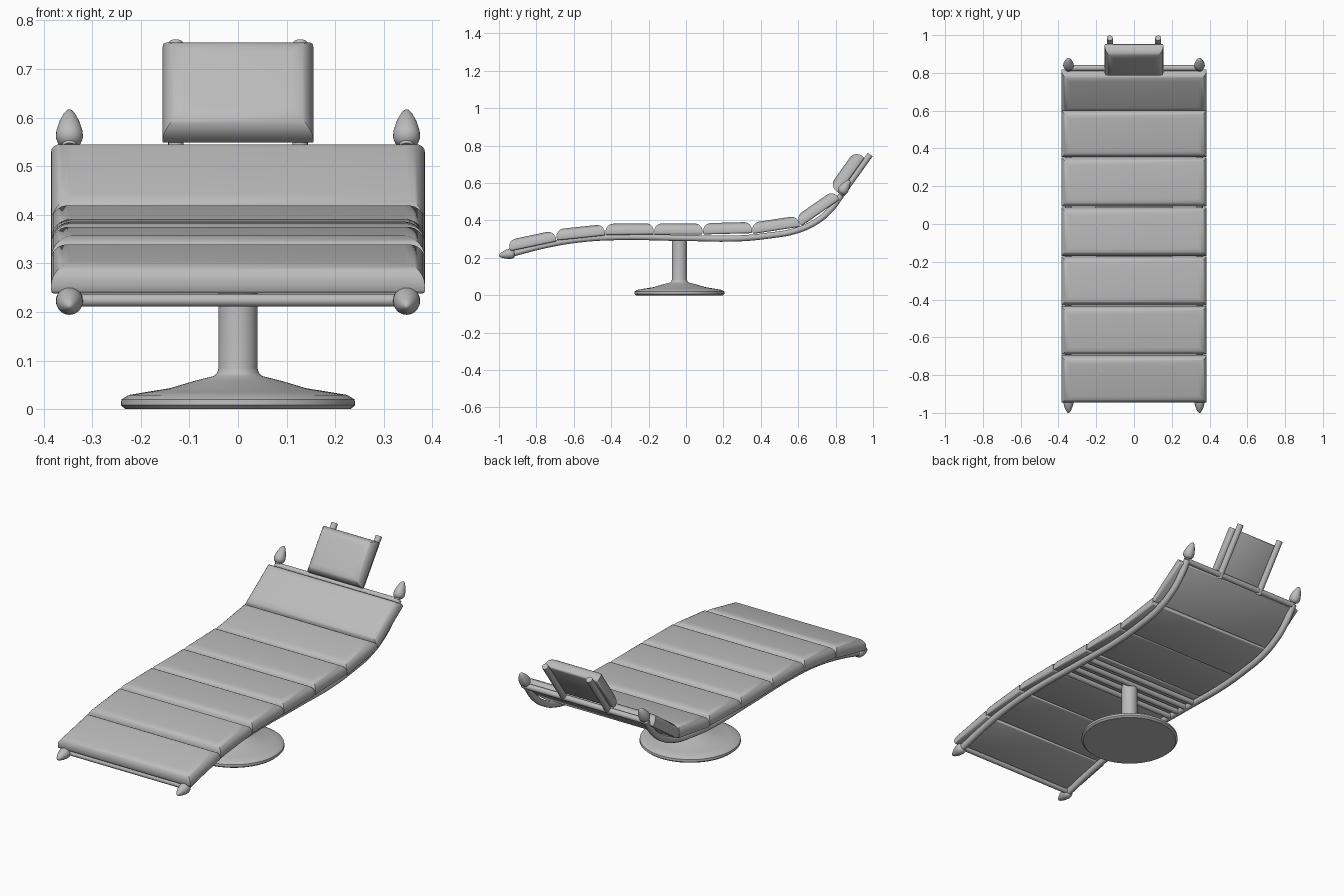
import bpy, bmesh, math
from mathutils import Vector, Matrix

cube = bpy.data.objects.get("Cube")
if cube:
    bpy.data.objects.remove(cube, do_unlink=True)

grey = bpy.data.materials.new("plain grey")
grey.use_nodes = True
tone = (0.5, 0.5, 0.5, 1)
grey.diffuse_color = tone
grey.node_tree.nodes["Principled BSDF"].inputs["Base Color"].default_value = tone


def finish(name, bm, angle=40):
    bmesh.ops.recalc_face_normals(bm, faces=bm.faces)
    mesh = bpy.data.meshes.new(name)
    bm.to_mesh(mesh)
    bm.free()
    mesh.materials.append(grey)
    obj = bpy.data.objects.new(name, mesh)
    bpy.context.collection.objects.link(obj)
    bpy.ops.object.select_all(action='DESELECT')
    obj.select_set(True)
    bpy.context.view_layer.objects.active = obj
    bpy.ops.object.shade_smooth_by_angle(angle=math.radians(angle))
    return obj


def lathe(name, profile, base, direction=(0, 0, 1), steps=40):
    """Spin a (radius, height) profile and aim it along a direction."""
    bm = bmesh.new()
    verts = [bm.verts.new((r, 0, h)) for r, h in profile]
    edges = [bm.edges.new(pair) for pair in zip(verts, verts[1:])]
    bmesh.ops.spin(bm, geom=verts + edges, cent=(0, 0, 0), axis=(0, 0, 1),
                   angle=math.tau, steps=steps)
    bmesh.ops.remove_doubles(bm, verts=bm.verts, dist=0.0001)
    turn = Vector(direction).to_track_quat('Z', 'Y').to_matrix().to_4x4()
    bm.transform(Matrix.Translation(base) @ turn)
    return finish(name, bm)


def rod(name, start, end, radius):
    axis = Vector(end) - Vector(start)
    profile = [(0, 0), (radius, 0), (radius, axis.length), (0, axis.length)]
    return lathe(name, profile, start, axis, 16)


def cushion(name, start, end, half_width, thick):
    """Pad whose underside runs from start to end, given as (y, z)."""
    low, high = Vector((0, *start)), Vector((0, *end))
    along = (high - low).normalized()
    side = Vector((1, 0, 0))
    up = side.cross(along)
    bm = bmesh.new()
    bmesh.ops.create_cube(bm, size=1)
    size = Matrix.Diagonal((half_width * 2, (high - low).length, thick, 1))
    bm.transform(size @ Matrix.Translation((0, 0, 0.5)))
    # soft top rim, small rounding on the corners and underside
    top = [e for e in bm.edges if all(v.co.z > thick / 2 for v in e.verts)]
    bmesh.ops.bevel(bm, geom=top, offset=thick * 0.7, segments=6, profile=0.5,
                    affect='EDGES')
    base = [e for e in bm.edges if all(v.co.z < 0.001 for v in e.verts)]
    bmesh.ops.bevel(bm, geom=base, offset=0.008, segments=2, profile=0.5,
                    affect='EDGES')
    frame = Matrix((side, along, up)).transposed().to_4x4()
    bm.transform(Matrix.Translation((low + high) / 2) @ frame)
    return finish(name, bm, 50)


# Pedestal
lathe("pedestal", [(0, 0), (0.232, 0), (0.241, 0.008), (0.24, 0.02), (0.225, 0.029),
                   (0.19, 0.035), (0.14, 0.043), (0.09, 0.058), (0.05, 0.068),
                   (0.043, 0.074), (0.04, 0.085), (0.04, 0.31), (0, 0.31)],
      (0, -0.035, 0), steps=64)

# Reclining cushions
pads = [((-0.94, 0.236), (-0.692, 0.288)), ((-0.69, 0.293), (-0.432, 0.32)),
        ((-0.43, 0.322), (-0.172, 0.325)), ((-0.17, 0.324), (0.088, 0.324)),
        ((0.092, 0.325), (0.353, 0.332)), ((0.358, 0.328), (0.608, 0.366)),
        ((0.618, 0.37), (0.822, 0.512))]
for number, (start, end) in enumerate(pads, 1):
    cushion(f"cushion_{number}", start, end, 0.385, 0.06)
cushion("headrest_cushion", (0.82, 0.545), (0.955, 0.735), 0.155, 0.065)

# Curved side rails, finials and headrest posts
path = [(-0.93, 0.222), (-0.75, 0.268), (-0.58, 0.297), (-0.4, 0.31), (0, 0.306),
        (0.28, 0.304), (0.45, 0.32), (0.58, 0.343), (0.69, 0.39), (0.77, 0.455),
        (0.83, 0.535)]
finial = [(0, 0), (0.014, 0), (0.015, 0.006), (0.024, 0.012), (0.028, 0.024),
          (0.027, 0.038), (0.021, 0.06), (0.012, 0.08), (0.005, 0.089), (0, 0.091)]
for label, s in (("left", 1), ("right", -1)):
    data = bpy.data.curves.new(f"{label}_rail", 'CURVE')
    data.dimensions = '3D'
    data.bevel_depth = 0.017
    data.bevel_resolution = 3
    data.resolution_u = 6
    data.use_fill_caps = True
    spline = data.splines.new('BEZIER')
    spline.bezier_points.add(len(path) - 1)
    for point, (y, z) in zip(spline.bezier_points, path):
        point.co = (s * 0.347, y, z)
        point.handle_left_type = point.handle_right_type = 'AUTO'
    data.materials.append(grey)
    rail = bpy.data.objects.new(f"{label}_rail", data)
    bpy.context.collection.objects.link(rail)

    lathe(f"{label}_foot_finial", finial, (s * 0.347, -0.911, 0.227), (0, -1, -0.17), 24)
    lathe(f"{label}_head_finial", finial, (s * 0.347, 0.825, 0.54), (0, 0.55, 0.83), 24)
    rod(f"{label}_headrest_post", (s * 0.128, 0.815, 0.515), (s * 0.128, 0.985, 0.752), 0.016)

# Cross bars at both ends and the supports over the pedestal
bars = {"foot_bar": (-0.925, 0.224, 0.013), "head_bar": (0.826, 0.53, 0.015)}
for i in range(4):
    bars[f"support_bar_{i + 1}"] = (-0.125 + i * 0.06, 0.306, 0.014)
for name, (y, z, radius) in bars.items():
    rod(name, (-0.347, y, z), (0.347, y, z), radius)
